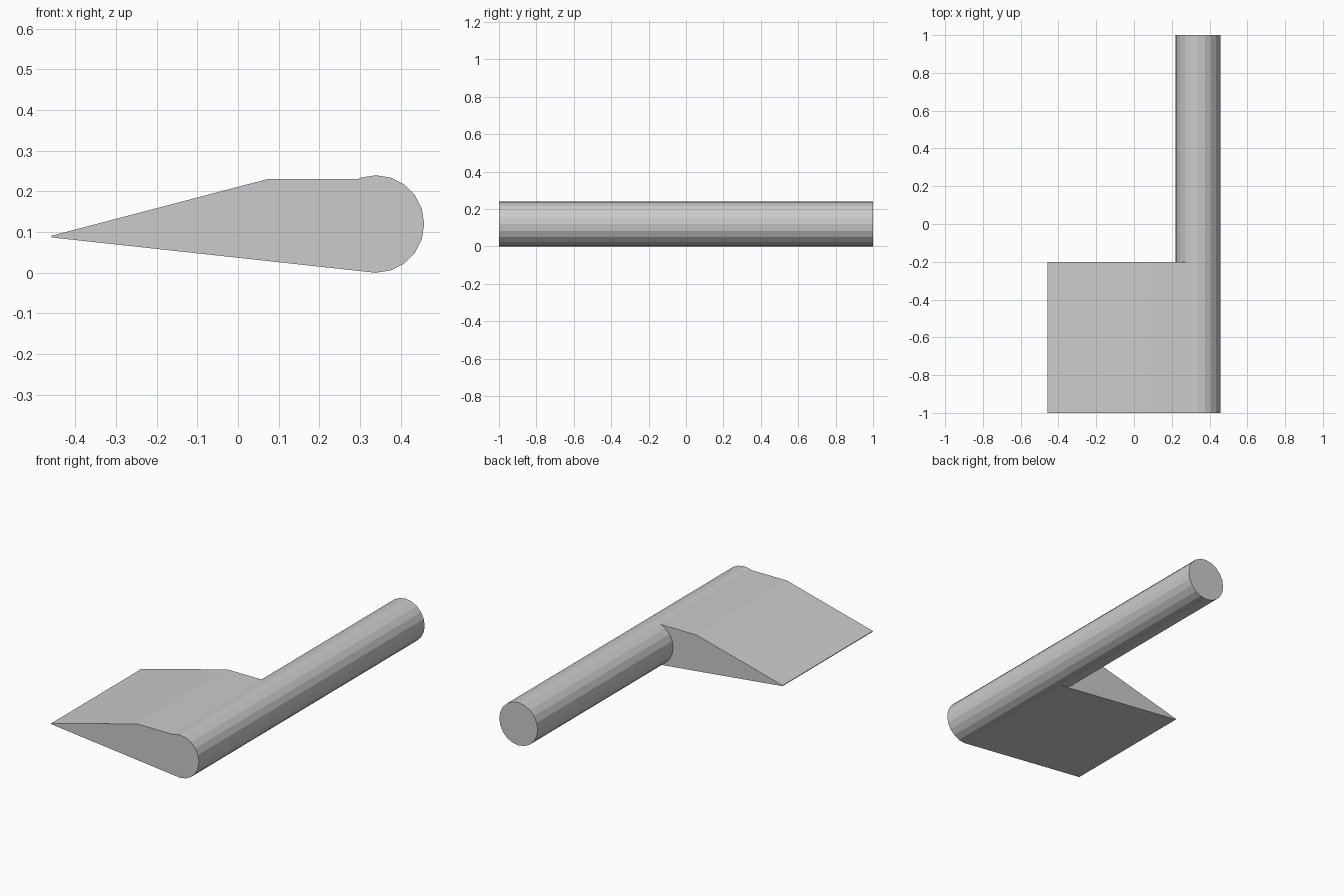
import bpy, bmesh
from math import cos, sin, radians

if "Cube" in bpy.data.objects:
    bpy.data.objects.remove(bpy.data.objects["Cube"])

R, CX, CZ = 0.119, 0.339, 0.12
Y_FRONT, Y_STEP, Y_BACK = -1.0, -0.2, 1.0
TOP = 0.231


def on_circle(deg):
    return (CX + R * cos(radians(deg)), CZ + 0.12 * sin(radians(deg)))


# 20-sided rod section: exposed arc from the bottom up past the crown,
# then the arc that the wedge covers
exposed = [on_circle(a) for a in range(-90, 109, 18)]
covered = [on_circle(a) for a in range(126, 253, 18)]
(x0, z0), (x1, z1) = exposed[-1], covered[0]
t = (z0 - TOP) / (z0 - z1)
exposed.append((x0 + t * (x1 - x0), TOP))      # where the wedge top meets the rod
wedge = [(0.075, TOP), (-0.459, 0.091), (-0.459, 0.087)]

bm = bmesh.new()


def verts(points, y):
    return [bm.verts.new((x, y, z)) for x, z in points]


def strip(a, b):
    for i in range(len(a) - 1):
        bm.faces.new((a[i], a[i + 1], b[i + 1], b[i]))


# Front part: wedge blended into the rod
ef, es, eb = [verts(exposed, y) for y in (Y_FRONT, Y_STEP, Y_BACK)]
wf, ws = [verts(wedge, y) for y in (Y_FRONT, Y_STEP)]
bm.faces.new(ef + wf)
strip(ef, es)
strip([ef[-1]] + wf + [ef[0]], [es[-1]] + ws + [es[0]])

# Rear part: bare rod with its end cap
cs, cb = [verts(covered, y) for y in (Y_STEP, Y_BACK)]
strip(es, eb)
strip([es[-1]] + cs + [es[0]], [eb[-1]] + cb + [eb[0]])
bm.faces.new(eb + cb)

# Step face at the back of the wedge, around the rod
bm.faces.new([es[-1]] + ws + [es[0]] + cs[::-1])

bmesh.ops.recalc_face_normals(bm, faces=bm.faces[:])
mesh = bpy.data.meshes.new("rod_with_wedge")
bm.to_mesh(mesh)
bm.free()
bpy.context.collection.objects.link(bpy.data.objects.new("rod_with_wedge", mesh))
